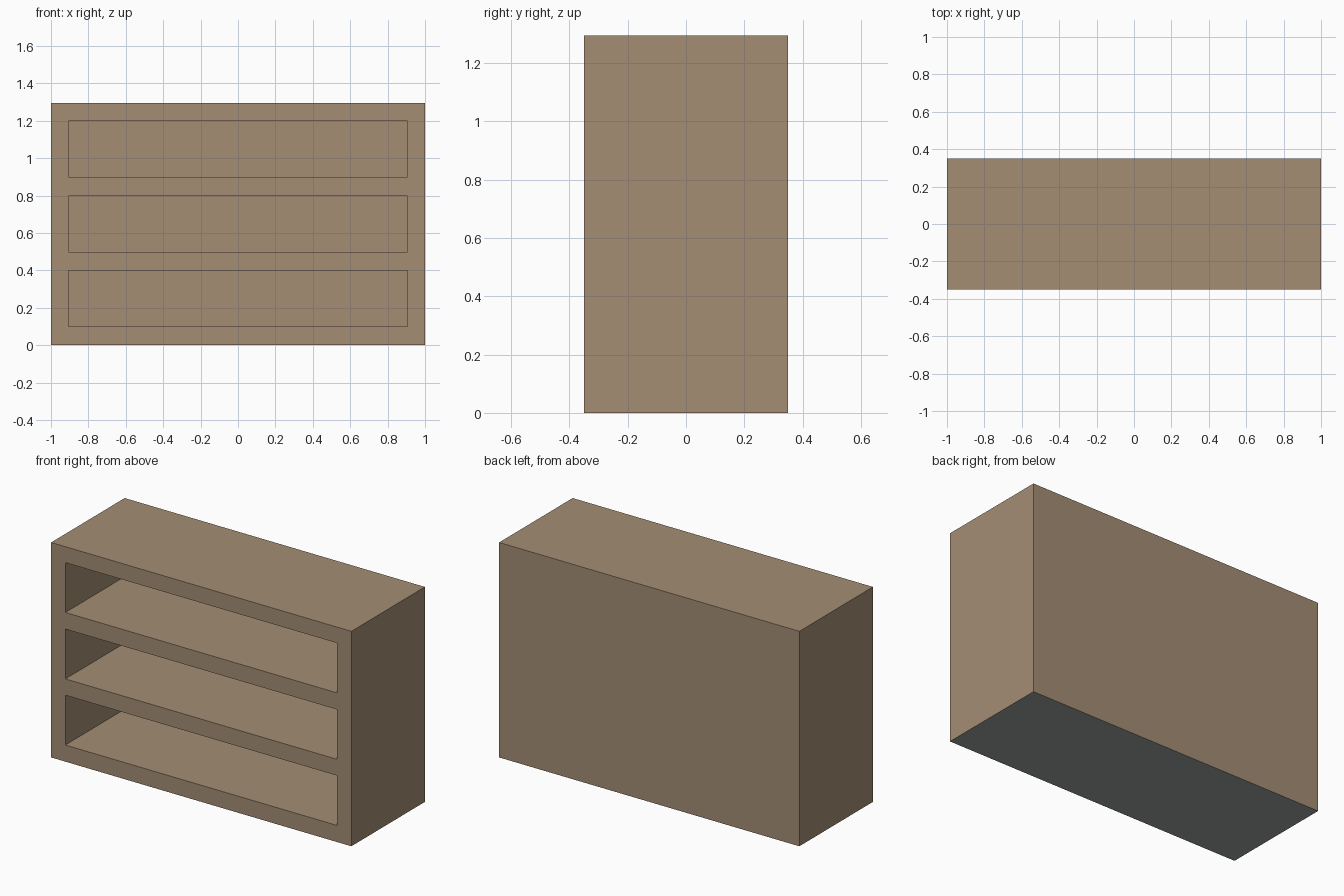
import bpy

if "Cube" in bpy.data.objects:
    bpy.data.objects.remove(bpy.data.objects["Cube"])

W, D, H = 2.0, 0.70, 1.294
SIDE, BACK = 0.095, 0.095          # wall thicknesses
BAYS = [(0.10, 0.40), (0.498, 0.798), (0.898, 1.198)]


def material(name, rgb):
    lin = [((c / 255 + 0.055) / 1.055) ** 2.4 for c in rgb]
    m = bpy.data.materials.new(name)
    m.diffuse_color = (*lin, 1)
    m.use_nodes = True
    m.node_tree.nodes["Principled BSDF"].inputs["Base Color"].default_value = m.diffuse_color
    return m


wood = material("brown wood", (164, 141, 116))
grey = material("grey underside", (158, 162, 159))


def box(name, lo, hi):
    bpy.ops.mesh.primitive_cube_add(size=1)
    ob = bpy.context.object
    ob.name = name
    for v in ob.data.vertices:
        v.co = [hi[i] if v.co[i] > 0 else lo[i] for i in range(3)]
    ob.data.materials.append(wood)
    return ob


# Cabinet body, with the bottom face in grey
body = box("shelf_cabinet", (-W / 2, -D / 2, 0), (W / 2, D / 2, H))
body.data.materials.append(grey)
for p in body.data.polygons:
    p.material_index = 1 if p.center.z < 0.001 else 0

# Three open bays cut in from the front
for i, (z0, z1) in enumerate(BAYS):
    cutter = box(f"bay_cutter_{i + 1}", (-W / 2 + SIDE, -D / 2 - 0.1, z0),
                 (W / 2 - SIDE, D / 2 - BACK, z1))
    mod = body.modifiers.new(f"bay_{i + 1}", 'BOOLEAN')
    mod.operation = 'DIFFERENCE'
    mod.solver = 'EXACT'
    mod.object = cutter
    bpy.context.view_layer.objects.active = body
    bpy.ops.object.modifier_apply(modifier=mod.name)
    bpy.data.objects.remove(cutter, do_unlink=True)
